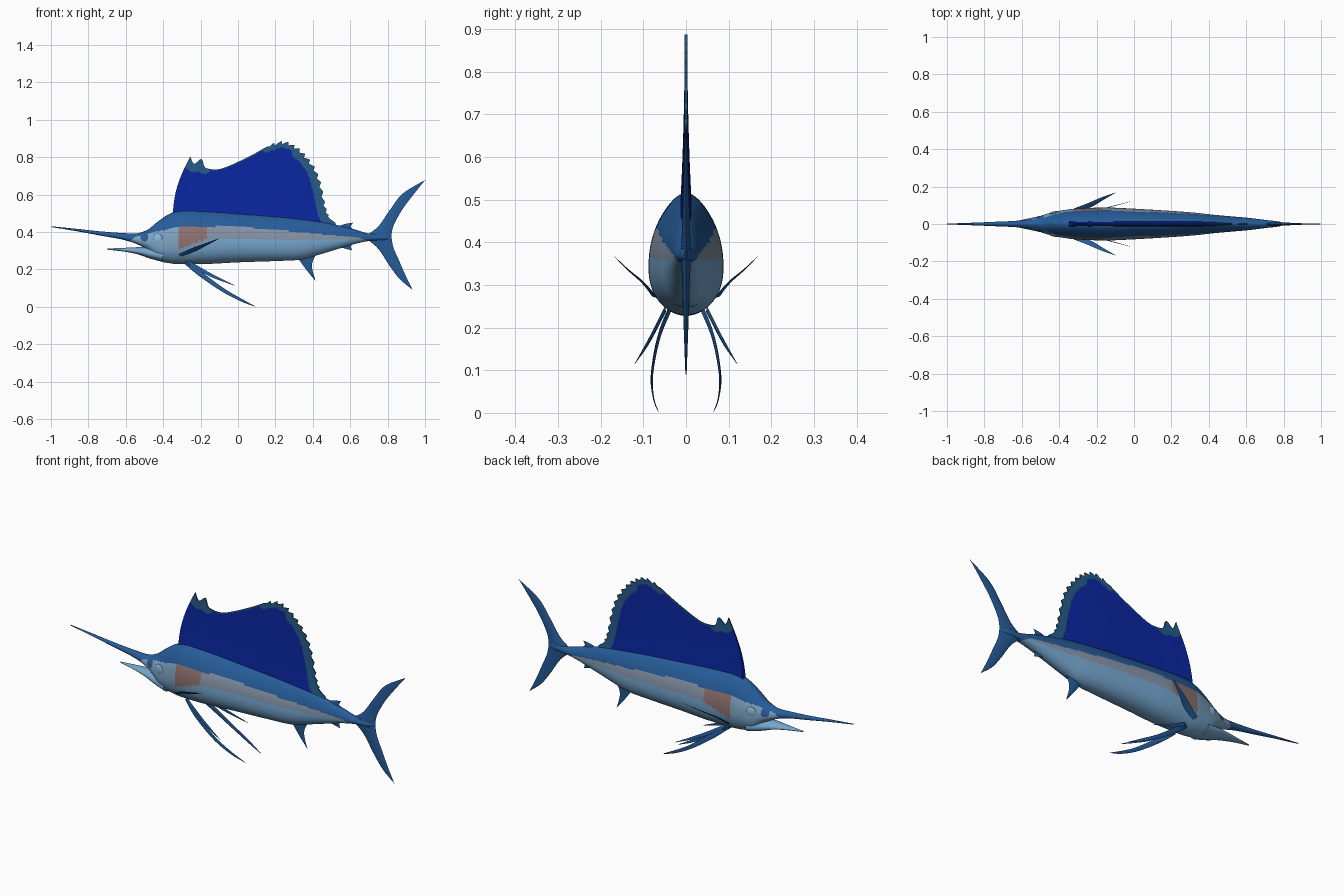
import bpy, bmesh, math
from mathutils import Vector as V

if "Cube" in bpy.data.objects:
    bpy.data.objects.remove(bpy.data.objects["Cube"])


def mat(name, rgb):
    m = bpy.data.materials.new(name)
    m.diffuse_color = (*rgb, 1)
    m.use_nodes = True
    m.node_tree.nodes["Principled BSDF"].inputs["Base Color"].default_value = m.diffuse_color
    return m


BACK = mat("back blue", (0.019, 0.107, 0.32))
SIDE = mat("grey side", (0.235, 0.29, 0.385))
BELLY = mat("pale blue belly", (0.18, 0.38, 0.62))
CHEEK = mat("cheek grey blue", (0.21, 0.36, 0.53))
GILL = mat("rosy gill", (0.27, 0.165, 0.155))
SAIL = mat("sail blue", (0.003, 0.02, 0.36))
RIM = mat("sail rim teal", (0.02, 0.105, 0.25))
EYE = mat("eye pale", (0.25, 0.48, 0.72))


def spline(pts, n):
    """Catmull-Rom curve through tuples of any length."""
    p = [pts[0]] + list(pts) + [pts[-1]]
    out = []
    for i in range(1, len(p) - 2):
        for k in range(n):
            t = k / n
            out.append(tuple(0.5 * (2 * b + (c - a) * t + (2 * a - 5 * b + 4 * c - d) * t * t
                                    + (3 * b - a - 3 * c + d) * t ** 3)
                             for a, b, c, d in zip(p[i - 1], p[i], p[i + 1], p[i + 2])))
    return out + [tuple(pts[-1])]


def interp(pts, x):
    if x <= pts[0][0]:
        return pts[0][1]
    for (a, u), (b, v) in zip(pts, pts[1:]):
        if x <= b:
            return u + (v - u) * (x - a) / (b - a)
    return pts[-1][1]


def loft(name, rings, mats, rule=None, mirror=False):
    """Skin closed rings of points; rule gives the colour slot of a face centre."""
    bm = bmesh.new()
    rows = [[bm.verts.new(p) for p in r] for r in rings]
    n = len(rows[0])
    for a, b in zip(rows, rows[1:]):
        for i in range(n):
            bm.faces.new((a[i], a[(i + 1) % n], b[(i + 1) % n], b[i]))
    bm.faces.new(rows[0])
    bm.faces.new(rows[-1])
    bmesh.ops.recalc_face_normals(bm, faces=bm.faces)
    if rule:
        for f in bm.faces:
            f.material_index = rule(f.calc_center_median())
    me = bpy.data.meshes.new(name)
    bm.to_mesh(me)
    bm.free()
    for m in mats:
        me.materials.append(m)
    ob = bpy.data.objects.new(name, me)
    bpy.context.collection.objects.link(ob)
    if mirror:
        md = ob.modifiers.new("mirror", 'MIRROR')
        md.use_axis = (False, True, False)
    return ob


def egg_rings(stations, sides, n):
    """Egg-shaped cross-sections from (x, bottom, top, half width)."""
    rings = []
    for x, lo, hi, w in spline(stations, n):
        zc = lo + 0.4 * (hi - lo)
        ring = []
        for i in range(sides):
            t = 2 * math.pi * i / sides
            c, s = math.cos(t), math.sin(t)
            z = zc + (hi - zc) * c if c > 0 else zc - (zc - lo) * abs(c) ** 0.9
            if c > 0:
                s *= 1 - 0.2 * c ** 3
            ring.append((x, w * s, z))
        rings.append(ring)
    return rings


def blade(name, lead, trail, thick, mirror=False):
    """Thin lens-section fin between a leading and a trailing curve."""
    L = [V(p) for p in spline(lead, 6)]
    T = [V(p) for p in spline(trail, 6)]
    nrm = (T[6] - L[6]).cross(L[-1] - L[0]).normalized()
    rings = []
    for i, (a, b) in enumerate(zip(L, T)):
        h = nrm * thick * (1 - 0.9 * i / (len(L) - 1))
        m = a.lerp(b, 0.4)
        rings.append([a, m + h, b, m - h])
    return loft(name, rings, [BACK], None, mirror)


def flat(pts):
    return [(x, 0, z) for x, z in pts]


def ribbon(name, path, side, thick):
    """Paired fin from a centre path (x, y, z, half width)."""
    s = V(side).normalized()
    blade(name, [V(p[:3]) - s * p[3] for p in path],
          [V(p[:3]) + s * p[3] for p in path], thick, True)


# body with bill, coloured in bands
BODY = [(-1, .427, .431, .002), (-.86, .404, .417, .007), (-.74, .382, .404, .012),
        (-.62, .36, .395, .018), (-.54, .335, .393, .03), (-.48, .30, .415, .05),
        (-.43, .25, .455, .064), (-.37, .234, .495, .075), (-.30, .228, .515, .083),
        (-.15, .23, .51, .088), (0, .238, .50, .082), (.2, .245, .485, .07),
        (.33, .252, .472, .06), (.42, .275, .46, .05), (.52, .305, .44, .041),
        (.62, .335, .415, .032), (.70, .352, .392, .022), (.77, .355, .39, .014),
        (.81, .362, .382, .003)]
UPPER = [(-.6, .33), (-.55, .375), (-.45, .40), (-.3, .43), (0, .43), (.38, .395), (.65, .37), (.72, .34)]
LOWER = [(-.5, .33), (-.32, .30), (-.14, .36), (.65, .36)]


def body_rule(c):
    if c.x < -.58 or c.x > .72 or c.z > interp(UPPER, c.x):
        return 0
    if math.hypot(c.x + .5, c.z - .372) < .022:
        return 0
    if -.32 < c.x < -.17 and c.z > .31 + .35 * (c.x + .32):
        return 3
    if c.z < interp(LOWER, c.x):
        return 2
    return 4 if c.x < -.31 else 1


loft("body", egg_rings(BODY, 96, 10), [BACK, SIDE, BELLY, GILL, CHEEK], body_rule)

# lower jaw
JAW = [(-.70, .306, .312, .003), (-.62, .297, .315, .018), (-.54, .282, .319, .035),
       (-.47, .258, .322, .05), (-.40, .24, .32, .064)]
loft("lower_jaw", egg_rings(JAW, 24, 5), [BELLY])

# eyes
for s in (-1, 1):
    bpy.ops.mesh.primitive_uv_sphere_add(segments=20, ring_count=12, radius=1,
                                         location=(-.43, s * .059, .365),
                                         rotation=(0, 0, s * .25))
    e = bpy.context.object
    e.name = "eye"
    e.scale = (.026, .008, .026)
    e.data.materials.append(EYE)

# sail: columns from the back up to the ragged edge
EDGE = [(-.255, .805), (-.235, .765), (-.195, .79), (-.175, .745), (-.12, .735), (-.07, .745),
        (.01, .78), (.09, .82), (.16, .858), (.24, .88), (.305, .855), (.36, .805),
        (.41, .735), (.44, .65), (.46, .55), (.48, .485), (.52, .45)]
FOOT = [(-.35, .47), (0, .47), (.4, .43), (.53, .41)]
top = spline(EDGE, 8)
rings, ROWS = [], 48
for i, (tx, tz) in enumerate(top):
    u = i / (len(top) - 1)
    bx = -.35 + .88 * u
    bz = interp(FOOT, bx)
    out = V((tx - .1, tz - .5)).normalized()
    tooth = (i % 4) / 3 * .018 - .010 if .5 < u < .93 else 0
    tx, tz = tx + out.x * tooth, tz + out.y * tooth
    col = []
    for k in range(ROWS + 1):
        v = k / ROWS
        x = bx + (tx - bx) * v - .024 * math.sin(math.pi * v) * (1 - u) ** 6
        col.append((x, .003 + .012 * (1 - v) ** 2, bz + (tz - bz) * v))
    rings.append(col + [(x, -y, z) for x, y, z in reversed(col)])


def sail_rule(c):
    for x, z in top:
        r = .045 if x > .33 else .028 if x > .15 else .045 if x < -.18 else .006
        if math.hypot(c.x - x, c.z - z) < r:
            return 1
    return 0


loft("sail_fin", rings, [SAIL, RIM], sail_rule)

# tail lobes
blade("tail_upper", flat([(.69, .385), (.75, .43), (.81, .515), (.88, .605), (1, .678)]),
      flat([(.82, .372), (.83, .43), (.875, .515), (.93, .59), (1, .678)]), .012)
blade("tail_lower", flat([(.69, .362), (.75, .31), (.81, .22), (.865, .148), (.935, .09)]),
      flat([(.82, .378), (.83, .32), (.86, .25), (.895, .17), (.935, .09)]), .012)

# anal fins and small second dorsal fin
blade("anal_fin", flat([(.31, .275), (.36, .205), (.415, .138)]),
      flat([(.43, .30), (.395, .225), (.415, .138)]), .010)
blade("rear_anal_fin", flat([(.53, .325), (.57, .312), (.61, .302)]),
      flat([(.62, .345), (.605, .325), (.61, .302)]), .006)
blade("rear_dorsal_fin", flat([(.53, .42), (.56, .44), (.615, .45)]),
      flat([(.64, .40), (.605, .425), (.615, .45)]), .006)

# paired fins
ribbon("pectoral_fin", [(-.31, .075, .275, .014), (-.24, .10, .305, .016),
                        (-.17, .135, .335, .010), (-.10, .167, .366, .001)], (.5, -.6, -.45), .004)
ribbon("pelvic_fin_long", [(-.28, .04, .24, .012), (-.2, .065, .175, .013), (-.08, .08, .09, .010),
                           (.02, .076, .035, .007), (.09, .065, .003, .001)], (.5, 0, .85), .005)
ribbon("pelvic_fin_short", [(-.27, .05, .24, .01), (-.15, .085, .172, .009),
                            (-.02, .12, .115, .001)], (.5, 0, .85), .004)

# smooth shading with crisp edges
bpy.ops.object.select_all(action='SELECT')
bpy.context.view_layer.objects.active = bpy.data.objects["body"]
bpy.ops.object.shade_smooth_by_angle(angle=math.radians(40))
